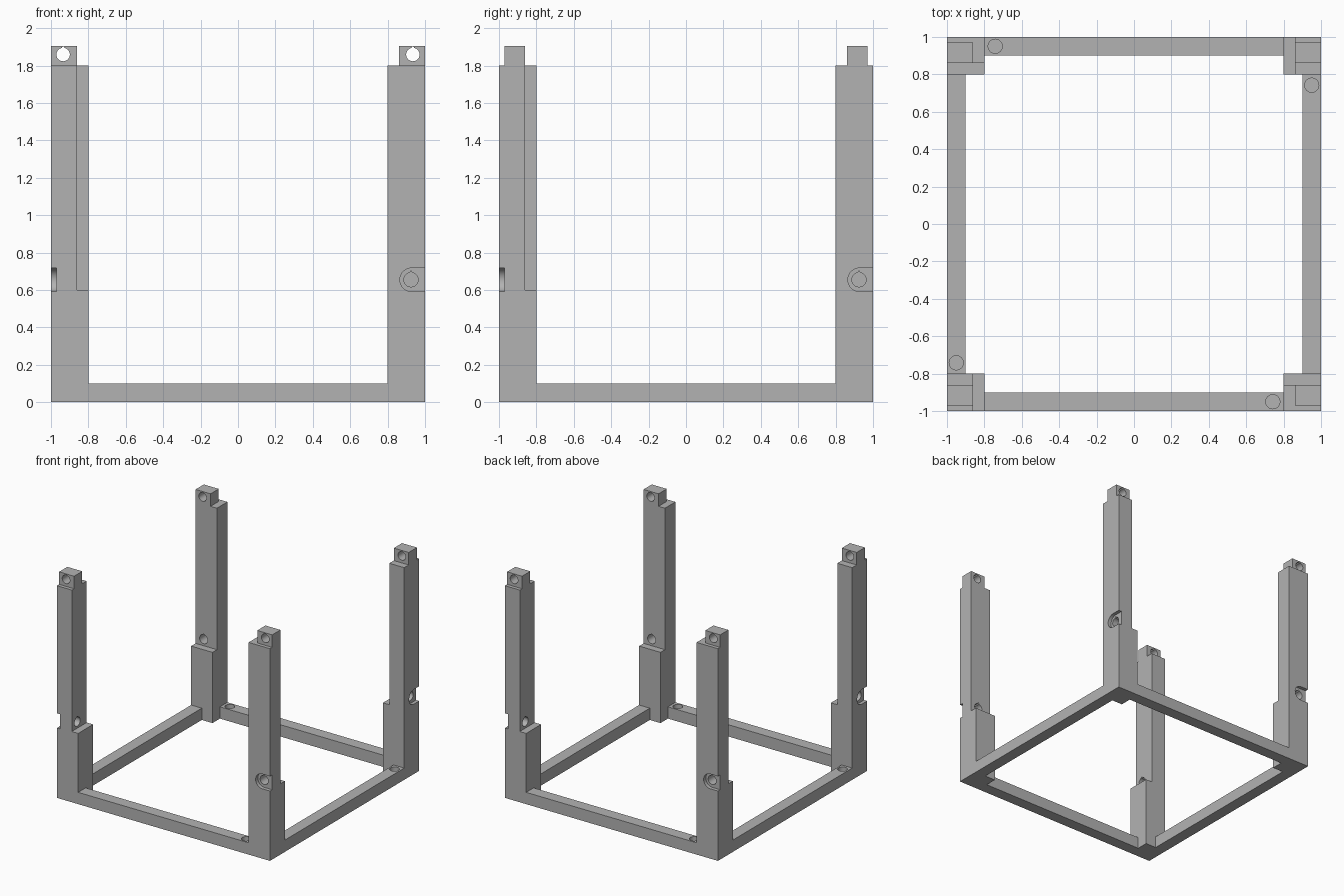
import bpy, bmesh, math
from mathutils import Matrix, Vector

if "Cube" in bpy.data.objects:
    bpy.data.objects.remove(bpy.data.objects["Cube"])

grey = bpy.data.materials.new("light_grey")
grey.diffuse_color = (0.45, 0.45, 0.45, 1)
grey.use_nodes = True
grey.node_tree.nodes["Principled BSDF"].inputs["Base Color"].default_value = grey.diffuse_color


def prism(name, points, direction, matrix=Matrix()):
    """Extrude a closed outline along a direction."""
    bm = bmesh.new()
    face = bm.faces.new([bm.verts.new(p) for p in points])
    out = bmesh.ops.extrude_face_region(bm, geom=[face])
    moved = [g for g in out["geom"] if isinstance(g, bmesh.types.BMVert)]
    bmesh.ops.translate(bm, vec=Vector(direction), verts=moved)
    bmesh.ops.transform(bm, matrix=matrix, verts=bm.verts)
    bmesh.ops.recalc_face_normals(bm, faces=bm.faces)
    mesh = bpy.data.meshes.new(name)
    bm.to_mesh(mesh)
    bm.free()
    mesh.materials.append(grey)
    obj = bpy.data.objects.new(name, mesh)
    bpy.context.collection.objects.link(obj)
    return obj


def box(name, lo, hi, matrix=Matrix()):
    (x0, y0, z0), (x1, y1, z1) = lo, hi
    pts = [(x0, y0, z0), (x1, y0, z0), (x1, y1, z0), (x0, y1, z0)]
    return prism(name, pts, (0, 0, z1 - z0), matrix)


def cut(target, cutter):
    """Subtract a cutter, then discard it."""
    cutter.hide_render = True
    mod = target.modifiers.new("cut", 'BOOLEAN')
    mod.operation = 'DIFFERENCE'
    mod.solver = 'EXACT'
    mod.object = cutter
    bpy.context.view_layer.objects.active = target
    bpy.ops.object.modifier_apply(modifier=mod.name)
    bpy.data.objects.remove(cutter, do_unlink=True)


def pin_outline(cx, cz, r, y):
    """Round hole outline with a small peak at its top."""
    pts = []
    for i in range(33):
        a = math.radians(102 + 336 * i / 32)
        pts.append((cx + r * math.cos(a), y, cz + r * math.sin(a)))
    pts.append((cx, y, cz + 1.27 * r))
    return pts


for i, corner in enumerate(("front_right", "back_right", "back_left", "front_left")):
    turn = Matrix.Rotation(math.pi / 2 * i, 4, 'Z')

    # post with a thinner upper part
    side = [(-1, 0), (-.8, 0), (-.8, .6), (-.86, .6), (-.86, 1.8), (-1, 1.8)]
    post = prism(corner + "_post", [(.8, y, z) for y, z in side], (.2, 0, 0), turn)

    # side slot, open at the outer edge, and the pin hole behind it
    cx, cz, r = .928, .655, .0625
    slot = [(1.05, -1.05, cz + r)]
    for k in range(25):
        a = math.pi / 2 + math.pi * k / 24
        slot.append((cx + r * math.cos(a), -1.05, cz + r * math.sin(a)))
    slot.append((1.05, -1.05, cz - r))
    cut(post, prism("slot_cutter", slot, (0, .08, 0), turn))
    cut(post, prism("pin_cutter", pin_outline(.925, cz, .038, -1.1), (0, .4, 0), turn))

    # bottom rail with a blind round socket
    rail = box(f"bottom_rail_{i + 1}", (-.8, -1, 0), (.8, -.9, .1), turn)
    ring = [(.742 + .038 * math.cos(math.tau * k / 32),
             -.95 + .038 * math.sin(math.tau * k / 32), .05) for k in range(32)]
    cut(rail, prism("socket_cutter", ring, (0, 0, .1), turn))

# top tabs, mirrored on both axes, pierced front to back
for sx in (-1, 1):
    for sy in (-1, 1):
        mirror = Matrix.Diagonal((sx, sy, 1, 1))
        name = ("back" if sy > 0 else "front") + ("_right" if sx > 0 else "_left") + "_tab"
        tab = box(name, (.86, .86, 1.8), (1, .97, 1.906), mirror)
        cut(tab, prism("tab_hole_cutter", pin_outline(.935, 1.859, .036, .8), (0, .3, 0), mirror))

# smooth hole walls, sharp edges kept
bpy.ops.object.select_all(action='DESELECT')
for obj in bpy.context.collection.objects:
    obj.select_set(True)
bpy.ops.object.shade_smooth_by_angle(angle=math.radians(25))
